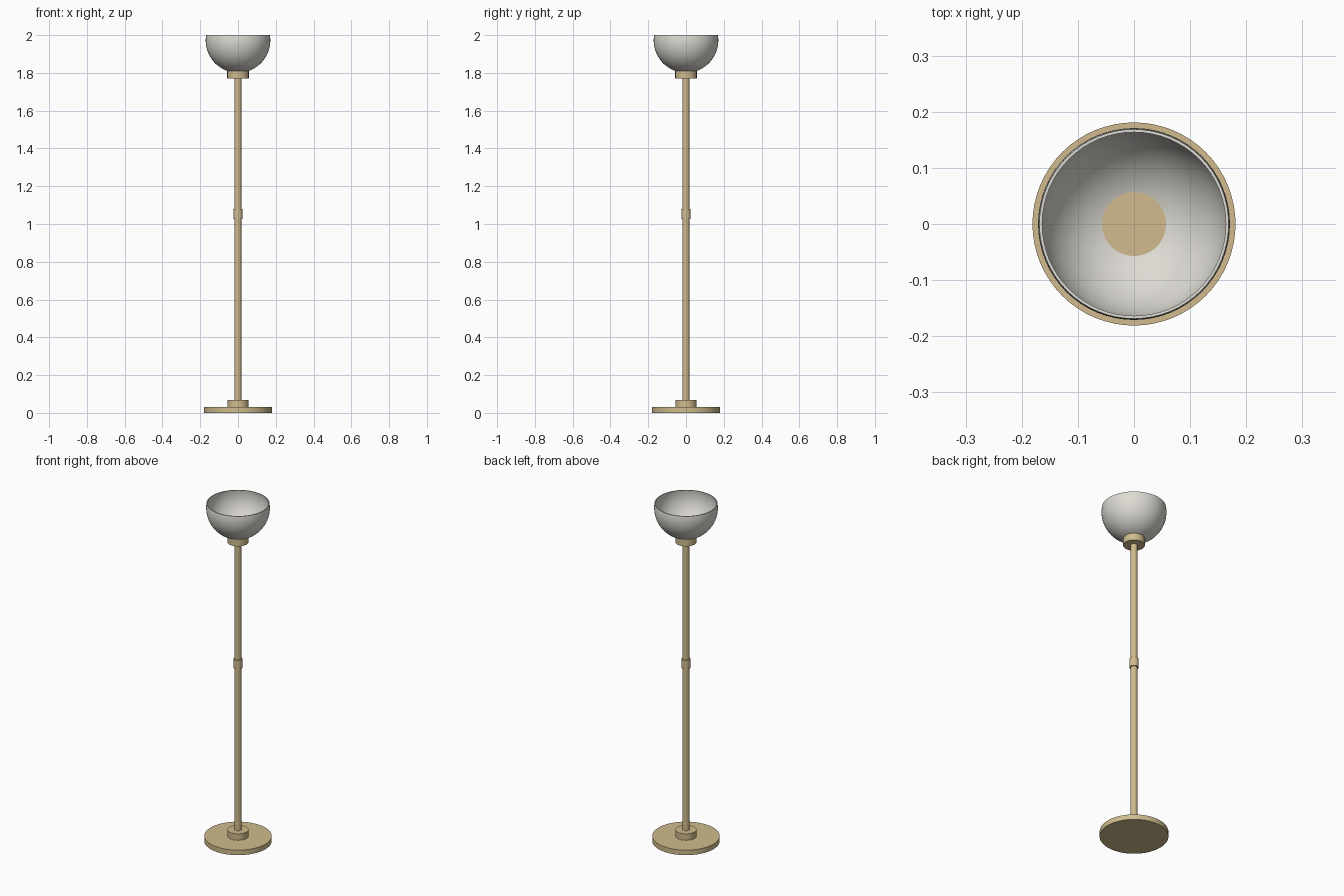
import bpy
import bmesh
import math

SEGMENTS = 64

default = bpy.data.objects.get("Cube")
if default:
    bpy.data.objects.remove(default, do_unlink=True)


def make_material(name, rgb):
    mat = bpy.data.materials.new(name)
    mat.use_nodes = True
    color = (*rgb, 1.0)
    mat.diffuse_color = color
    mat.node_tree.nodes["Principled BSDF"].inputs["Base Color"].default_value = color
    return mat


def finish(obj, name, mat):
    obj.name = name
    obj.data.name = name
    obj.data.materials.append(mat)
    bpy.ops.object.select_all(action="DESELECT")
    obj.select_set(True)
    bpy.context.view_layer.objects.active = obj
    bpy.ops.object.shade_smooth_by_angle(angle=math.radians(35))


def cylinder(name, radius, bottom, top, mat):
    bpy.ops.mesh.primitive_cylinder_add(
        vertices=SEGMENTS, radius=radius, depth=top - bottom,
        location=(0, 0, (bottom + top) / 2))
    finish(bpy.context.object, name, mat)


def lathe(name, profile, mat):
    """Revolve a closed (radius, z) profile around the z axis."""
    bm = bmesh.new()
    verts = [bm.verts.new((r, 0, z)) for r, z in profile]
    edges = [bm.edges.new((verts[i - 1], verts[i])) for i in range(len(verts))]
    bmesh.ops.spin(bm, geom=verts + edges, cent=(0, 0, 0), axis=(0, 0, 1),
                   angle=math.tau, steps=SEGMENTS, use_duplicate=False)
    bmesh.ops.remove_doubles(bm, verts=bm.verts, dist=1e-5)
    bmesh.ops.recalc_face_normals(bm, faces=bm.faces)
    mesh = bpy.data.meshes.new(name)
    bm.to_mesh(mesh)
    bm.free()
    obj = bpy.data.objects.new(name, mesh)
    bpy.context.collection.objects.link(obj)
    finish(obj, name, mat)


def sphere_arc(radius, center, hole, rim_z, steps=24):
    """Points on a sphere from the bottom hole up to the rim."""
    start = -math.acos(hole / radius)
    end = math.asin((rim_z - center) / radius)
    angles = [start + (end - start) * i / steps for i in range(steps + 1)]
    return [(radius * math.cos(a), center + radius * math.sin(a)) for a in angles]


brass = make_material("brass", (0.63, 0.50, 0.27))
glass = make_material("frosted_white", (0.73, 0.71, 0.66))

# Base and stand
cylinder("base", 0.181, 0.0, 0.03, brass)
cylinder("base_collar", 0.056, 0.03, 0.068, brass)
cylinder("pole", 0.018, 0.06, 1.78, brass)
cylinder("pole_joint", 0.024, 1.027, 1.08, brass)
cylinder("shade_collar", 0.057, 1.77, 1.817, brass)

# Thin open bowl shade
outer = sphere_arc(0.171, 1.972, 0.05, 2.0)
inner = sphere_arc(0.166, 1.972, 0.05, 2.0)
lathe("bowl_shade", outer + inner[::-1], glass)
